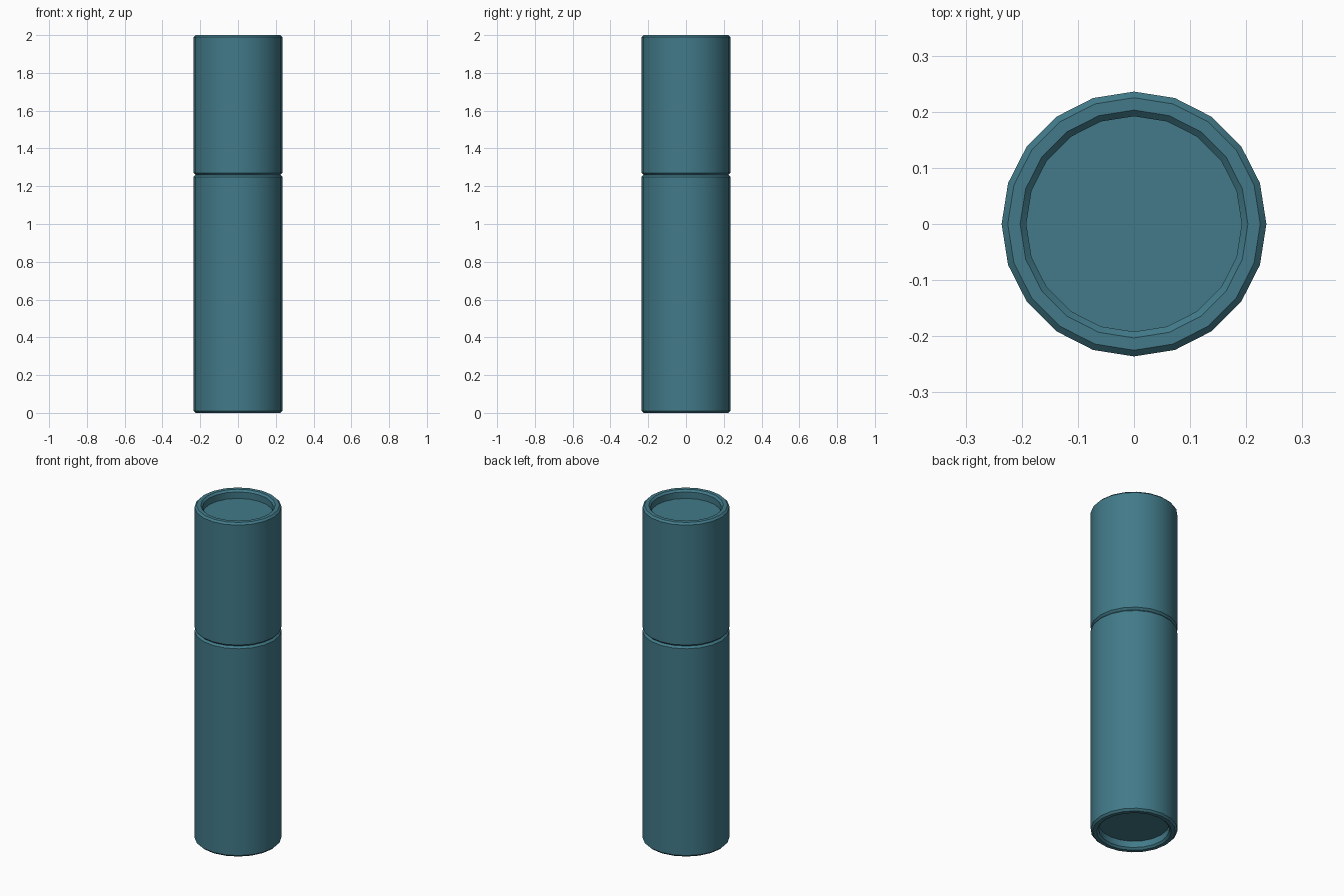
import bpy, bmesh, math

if "Cube" in bpy.data.objects:
    bpy.data.objects.remove(bpy.data.objects["Cube"])

SIDES = 20
R, C = 0.236, 0.011      # outer radius, chamfer size
LIP, FLOOR = 0.203, 0.192
DEPTH = 0.05
SEAM = 1.26

mat = bpy.data.materials.new("teal")
mat.diffuse_color = (0.054, 0.195, 0.25, 1)
mat.use_nodes = True
mat.node_tree.nodes["Principled BSDF"].inputs["Base Color"].default_value = mat.diffuse_color


def lathe(name, profile):
    """Spin an (r, z) profile into closed rings, capped at both ends."""
    bm = bmesh.new()
    rings = []
    for r, z in profile:
        rings.append([bm.verts.new((r * math.cos(2 * math.pi * i / SIDES),
                                    r * math.sin(2 * math.pi * i / SIDES), z))
                      for i in range(SIDES)])
    for a, b in zip(rings, rings[1:]):
        for i in range(SIDES):
            j = (i + 1) % SIDES
            bm.faces.new((a[i], a[j], b[j], b[i]))
    bm.faces.new(rings[0][::-1])
    bm.faces.new(rings[-1])
    bmesh.ops.recalc_face_normals(bm, faces=bm.faces)
    mesh = bpy.data.meshes.new(name)
    bm.to_mesh(mesh)
    bm.free()
    mesh.materials.append(mat)
    ob = bpy.data.objects.new(name, mesh)
    bpy.context.collection.objects.link(ob)
    bpy.ops.object.select_all(action='DESELECT')
    ob.select_set(True)
    bpy.context.view_layer.objects.active = ob
    bpy.ops.object.shade_smooth_by_angle(angle=math.radians(30))


def recessed_end(z, s):
    """Profile from recessed floor to outer wall; s points into the tube."""
    return [(FLOOR, z + s * DEPTH), (FLOOR, z + s * C), (LIP, z),
            (R - C, z), (R, z + s * C)]


# Lower tube with recessed base
lathe("tube_body", recessed_end(0, 1) + [(R, SEAM - C), (R - C, SEAM)])

# Upper cap with recessed top
lathe("tube_cap", [(R - C, SEAM), (R, SEAM + C)] + recessed_end(2, -1)[::-1])
